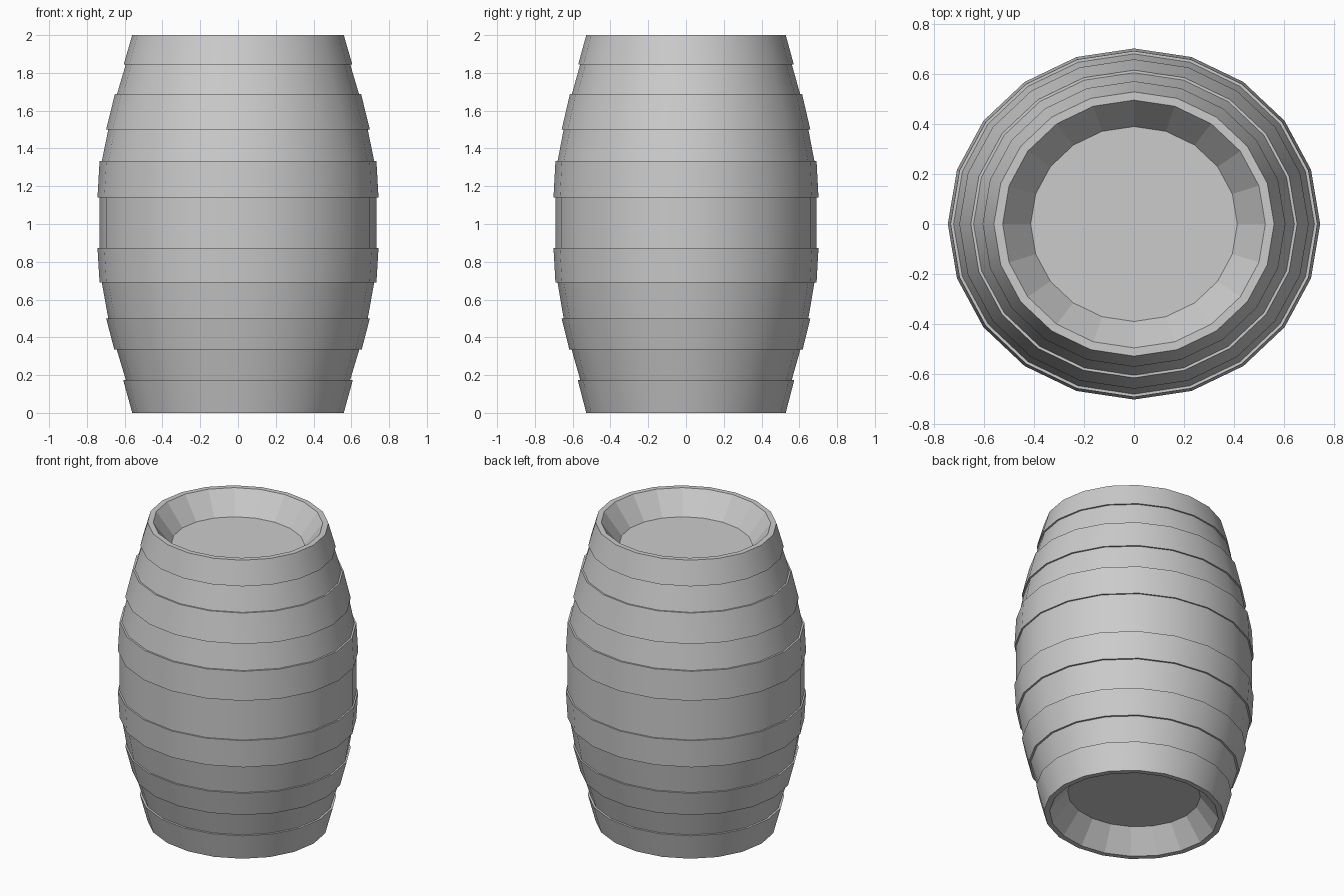
import bpy, bmesh, math

if "Cube" in bpy.data.objects:
    bpy.data.objects.remove(bpy.data.objects["Cube"])

SIDES = 20
Y_SQUASH = 0.943   # barrel is slightly oval


def lathe(name, profile, smooth=True, cap=None):
    """Revolve (radius, z) points; cap = index of a ring to close with a disc."""
    bm = bmesh.new()
    rings = []
    for r, z in profile:
        rings.append([bm.verts.new((r * math.cos(2 * math.pi * i / SIDES),
                                    r * Y_SQUASH * math.sin(2 * math.pi * i / SIDES), z))
                      for i in range(SIDES)])
    for a, b in zip(rings, rings[1:]):
        for i in range(SIDES):
            j = (i + 1) % SIDES
            bm.faces.new((a[i], a[j], b[j], b[i]))
    if cap is not None:
        bm.faces.new(rings[cap])
    bmesh.ops.recalc_face_normals(bm, faces=bm.faces)
    # open shells: floors and rims must face away from the barrel centre
    bm.faces.ensure_lookup_table()
    if cap is not None:
        floor = bm.faces[-1]
        if floor.normal.z * (floor.calc_center_median().z - 1) < 0:
            bmesh.ops.reverse_faces(bm, faces=bm.faces)
    else:
        face = bm.faces[0]
        c = face.calc_center_median()
        if face.normal.x * c.x + face.normal.y * c.y < 0:
            bmesh.ops.reverse_faces(bm, faces=bm.faces)
    mesh = bpy.data.meshes.new(name)
    bm.to_mesh(mesh)
    bm.free()
    obj = bpy.data.objects.new(name, mesh)
    bpy.context.collection.objects.link(obj)
    if smooth:
        bpy.ops.object.select_all(action='DESELECT')
        obj.select_set(True)
        bpy.context.view_layer.objects.active = obj
        bpy.ops.object.shade_smooth_by_angle(angle=math.radians(30))
    return obj


# Bulging outer wall with six raised hoops stepped into the profile
wall = [
    (0.56, 0.0), (0.608, 0.175), (0.594, 0.175),        # bottom hoop
    (0.642, 0.335), (0.655, 0.335), (0.698, 0.5), (0.687, 0.5),
    (0.721, 0.69), (0.733, 0.69), (0.744, 0.873), (0.734, 0.873),
    (0.734, 1.14), (0.744, 1.14), (0.733, 1.333), (0.721, 1.333),
    (0.687, 1.5), (0.698, 1.5), (0.652, 1.687), (0.641, 1.687),
    (0.594, 1.845), (0.605, 1.845), (0.56, 2.0),        # top hoop
]
lathe("barrel_wall", wall)

# Flat rims and sloped recesses closing each end
for name, end, inward in (("top_lid", 2.0, -1), ("bottom_lid", 0.0, 1)):
    lathe(name, [(0.56, end), (0.525, end), (0.413, end + inward * 0.145)],
          smooth=False, cap=2)
